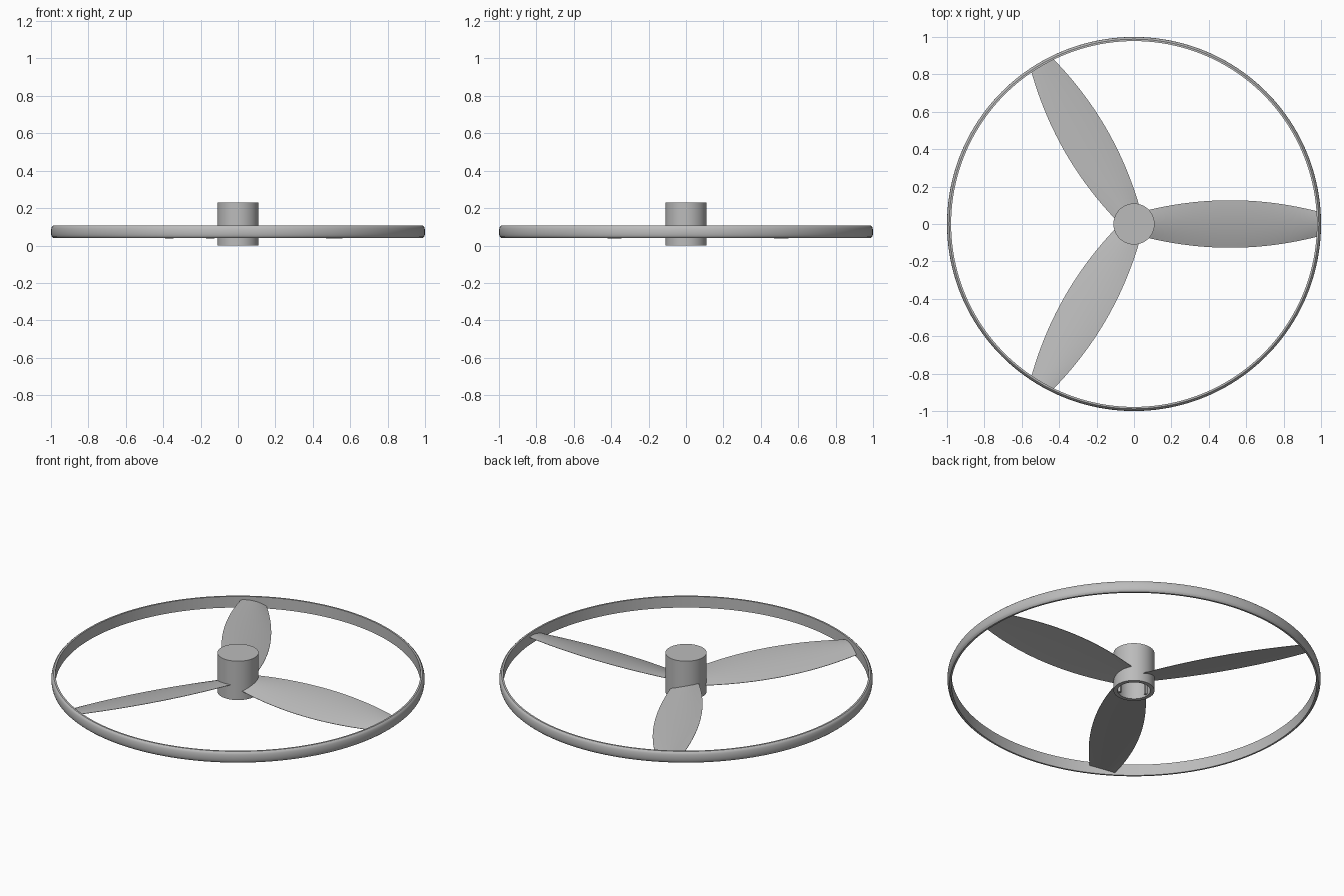
import bpy, bmesh
from math import sin, cos, tan, tau, sqrt, radians
from mathutils import Matrix

cube = bpy.data.objects.get("Cube")
if cube:
    bpy.data.objects.remove(cube)

grey = bpy.data.materials.new("light_grey")
grey.use_nodes = True
grey.diffuse_color = (0.5, 0.5, 0.5, 1)
grey.node_tree.nodes["Principled BSDF"].inputs["Base Color"].default_value = (0.5, 0.5, 0.5, 1)


def finish(name, bm):
    bmesh.ops.recalc_face_normals(bm, faces=bm.faces)
    mesh = bpy.data.meshes.new(name)
    bm.to_mesh(mesh)
    bm.free()
    mesh.materials.append(grey)
    ob = bpy.data.objects.new(name, mesh)
    bpy.context.collection.objects.link(ob)
    bpy.ops.object.select_all(action='DESELECT')
    ob.select_set(True)
    bpy.context.view_layer.objects.active = ob
    bpy.ops.object.shade_smooth_by_angle(angle=radians(35))


def skin(bm, loops, closed):
    """Join a row of equal vertex loops with quads."""
    n = len(loops[0])
    for a, b in zip(loops, loops[1:] + loops[:1] if closed else loops[1:]):
        for i in range(n):
            j = (i + 1) % n
            bm.faces.new((a[i], a[j], b[j], b[i]))


def circle(bm, r, z, segments):
    return [bm.verts.new((r * cos(tau * k / segments), r * sin(tau * k / segments), z))
            for k in range(segments)]


# Outer ring: flat inside, bulging outside
ring_mid, ring_half = 0.073, 0.033
profile = [(0.978, ring_mid - ring_half)]
profile += [(0.988 + 0.012 * sqrt(1 - (k / 5) ** 2), ring_mid + ring_half * k / 5)
            for k in range(-5, 6)]
profile += [(0.978, ring_mid + ring_half)]
bm = bmesh.new()
skin(bm, [circle(bm, r, z, 160) for r, z in profile], True)
finish("outer_ring", bm)

# Hub: cup open at the bottom
outer, inner, top, roof = 0.11, 0.088, 0.23, 0.19
bm = bmesh.new()
loops = [circle(bm, r, z, 64)
         for r, z in ((inner, roof), (inner, 0), (outer, 0), (outer, top))]
skin(bm, loops, False)
bm.faces.new(loops[0])
bm.faces.new(loops[-1])
finish("hub", bm)

# Ribs inside the hub
for k in range(3):
    bm = bmesh.new()
    bmesh.ops.create_cube(bm, size=1, matrix=Matrix.Rotation(tau * (k / 3 + 1 / 6), 4, 'Z')
                          @ Matrix.Translation((0.084, 0, 0.1))
                          @ Matrix.Diagonal((0.018, 0.014, 0.185, 1)))
    finish("hub_rib_%d" % (k + 1), bm)

# Blades: pitched, cambered leaves with curved ends fitting the hub and ring
STATIONS, CHORD = 28, 12
PITCH = tan(radians(13))


def half_width(u):
    return 0.127 - 0.28 * (0.9 * u - 0.44) ** 2


def blade_point(u, v, side):
    y = v * half_width(u)
    root = sqrt(0.1 ** 2 - (v * half_width(0)) ** 2)
    tip = sqrt(0.982 ** 2 - (v * half_width(1)) ** 2)
    arch = 1 - v * v
    z = 0.069 + y * PITCH + 0.007 * arch + side * (0.001 + 0.004 * arch)
    return root + (tip - root) * u, y, z


chord = [2 * i / CHORD - 1 for i in range(CHORD + 1)]
section = [(v, 1) for v in chord] + [(v, -1) for v in reversed(chord)]
for k in range(3):
    bm = bmesh.new()
    loops = [[bm.verts.new(blade_point(s / STATIONS, v, side)) for v, side in section]
             for s in range(STATIONS + 1)]
    skin(bm, loops, False)
    bm.faces.new(loops[0])
    bm.faces.new(loops[-1])
    bm.transform(Matrix.Rotation(tau * k / 3, 4, 'Z'))
    finish("blade_%d" % (k + 1), bm)
